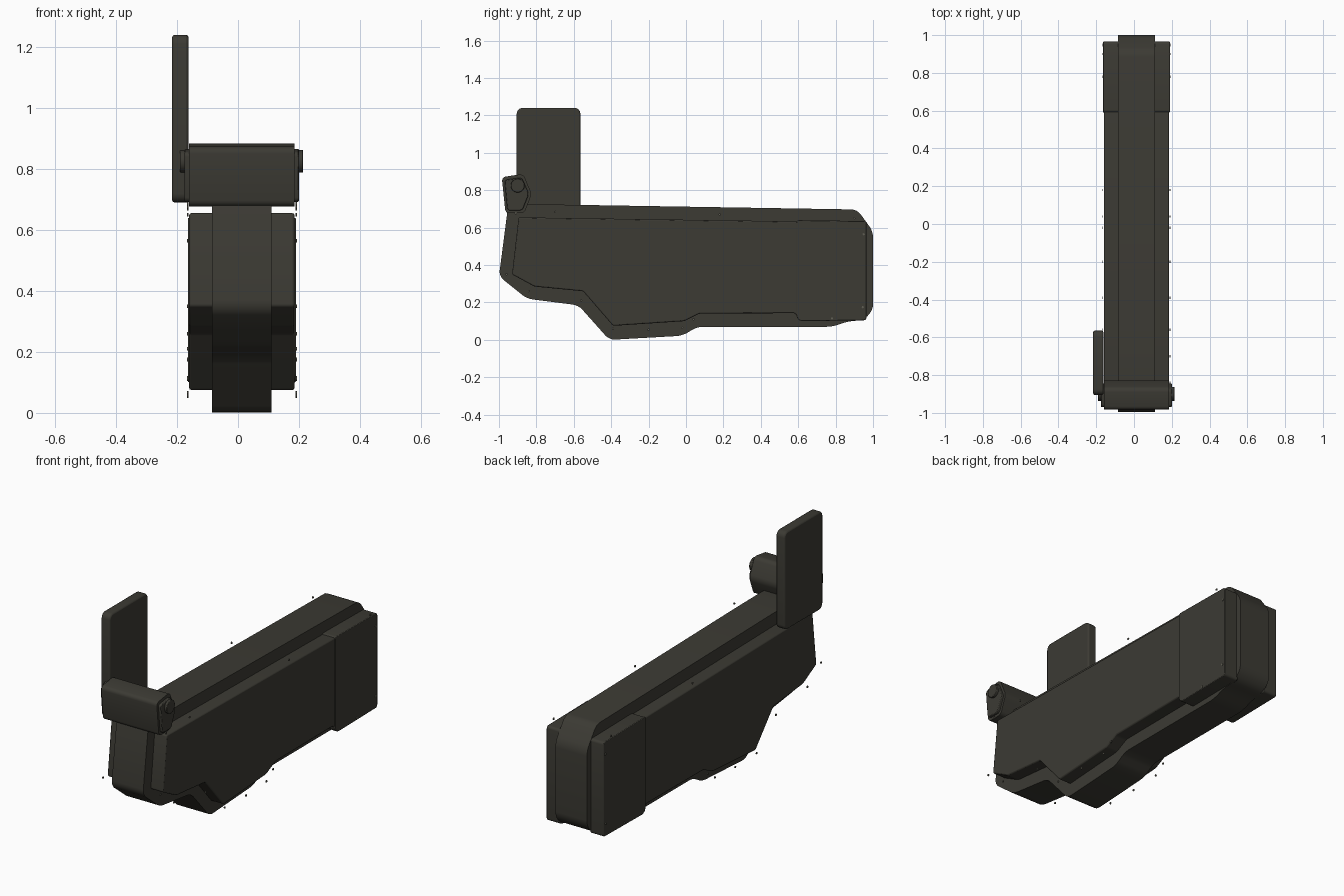
import bpy, bmesh, math

cube = bpy.data.objects.get("Cube")
if cube:
    bpy.data.objects.remove(cube, do_unlink=True)


def make_material(name, colour):
    m = bpy.data.materials.new(name)
    m.use_nodes = True
    m.diffuse_color = colour
    m.node_tree.nodes["Principled BSDF"].inputs["Base Color"].default_value = colour
    return m


olive = make_material("dark olive", (0.045, 0.043, 0.034, 1))
metal = make_material("screw metal", (0.12, 0.115, 0.09, 1))


def finish(name, bm, material, rim=0.0):
    bmesh.ops.recalc_face_normals(bm, faces=bm.faces[:])
    mesh = bpy.data.meshes.new(name)
    bm.to_mesh(mesh)
    bm.free()
    mesh.materials.append(material)
    ob = bpy.data.objects.new(name, mesh)
    bpy.context.collection.objects.link(ob)
    if rim:
        mod = ob.modifiers.new("rim", "BEVEL")
        mod.width = rim
        mod.segments = 2
        mod.limit_method = 'ANGLE'
        mod.angle_limit = math.radians(60)
    bpy.ops.object.select_all(action='DESELECT')
    ob.select_set(True)
    bpy.context.view_layer.objects.active = ob
    bpy.ops.object.shade_smooth_by_angle(angle=math.radians(30))
    return ob


def slab(name, profile, x0, x1, corner=0.0, rim=0.0, material=olive):
    """Round the corners of a (y, z) profile and extrude it across x."""
    bm = bmesh.new()
    bm.faces.new([bm.verts.new((x0, y, z)) for y, z in profile])
    if corner:
        bmesh.ops.bevel(bm, geom=bm.verts[:], offset=corner, segments=4,
                        profile=0.5, affect='VERTICES', clamp_overlap=True)
    out = bmesh.ops.extrude_face_region(bm, geom=bm.faces[:])
    moved = [v for v in out["geom"] if isinstance(v, bmesh.types.BMVert)]
    bmesh.ops.translate(bm, verts=moved, vec=(x1 - x0, 0, 0))
    return finish(name, bm, material, rim)


def disc(y, z, r, n=24):
    return [(y + r * math.cos(2 * math.pi * i / n),
             z + r * math.sin(2 * math.pi * i / n)) for i in range(n)]


# Central spine, which stands proud of the side covers all round
spine = [(-0.95, 0.725), (-1.0, 0.34), (-0.85, 0.22), (-0.575, 0.185),
         (-0.41, 0.0), (-0.02, 0.022), (0.06, 0.07), (0.78, 0.07),
         (0.87, 0.1), (0.95, 0.105), (1.0, 0.16), (1.0, 0.58),
         (0.915, 0.697), (-0.6, 0.722)]
slab("spine", spine, -0.085, 0.11, corner=0.03)

# Side covers
cover = [(-0.895, 0.655), (-0.93, 0.35), (-0.81, 0.285), (-0.55, 0.26),
         (-0.39, 0.075), (-0.01, 0.1), (0.07, 0.14), (0.58, 0.143),
         (0.62, 0.105), (0.93, 0.105), (0.96, 0.125), (0.96, 0.628)]
for name, x0, x1 in (("left_cover", 0.1, 0.185), ("right_cover", -0.16, -0.08)):
    slab(name, cover, x0, x1, corner=0.008, rim=0.006)

# Rear end pads
pad = [(0.59, 0.64), (0.59, 0.12), (0.61, 0.1), (0.965, 0.105), (0.965, 0.635)]
for name, x0, x1 in (("left_rear_pad", 0.1, 0.19), ("right_rear_pad", -0.164, -0.08)):
    slab(name, pad, x0, x1, corner=0.015, rim=0.01)

# Hinge block with end caps and a pin
hinge = [(-0.985, 0.87), (-0.965, 0.677), (-0.865, 0.677), (-0.825, 0.78),
         (-0.87, 0.887)]
cap = [(-0.97, 0.855), (-0.955, 0.692), (-0.875, 0.692), (-0.84, 0.78),
       (-0.878, 0.868)]
slab("hinge_block", hinge, -0.16, 0.185, corner=0.02)
slab("hinge_cap", cap, -0.175, 0.2, corner=0.015, rim=0.004)
slab("hinge_pin", disc(-0.9, 0.825, 0.037), -0.19, 0.214, rim=0.003)

# Upright folding panel
panel = [(-0.905, 0.69), (-0.565, 0.69), (-0.565, 1.24), (-0.905, 1.24)]
slab("folding_panel", panel, -0.216, -0.162, corner=0.03, rim=0.008)

# Small screws along the rim on both sides
screws = [(-0.91, 0.675), (-0.7, 0.685), (0.18, 0.67), (0.9, 0.65),
          (0.95, 0.565), (0.945, 0.175), (0.78, 0.115), (0.04, 0.11),
          (-0.02, 0.065), (-0.2, 0.055), (-0.39, 0.06), (-0.56, 0.21),
          (-0.84, 0.26), (-0.96, 0.35)]
for i, (y, z) in enumerate(screws):
    for side, x0 in (("left", 0.188), ("right", -0.168)):
        slab(f"{side}_screw_{i + 1}", disc(y, z, 0.006, 8), x0, x0 + 0.005,
             material=metal)
